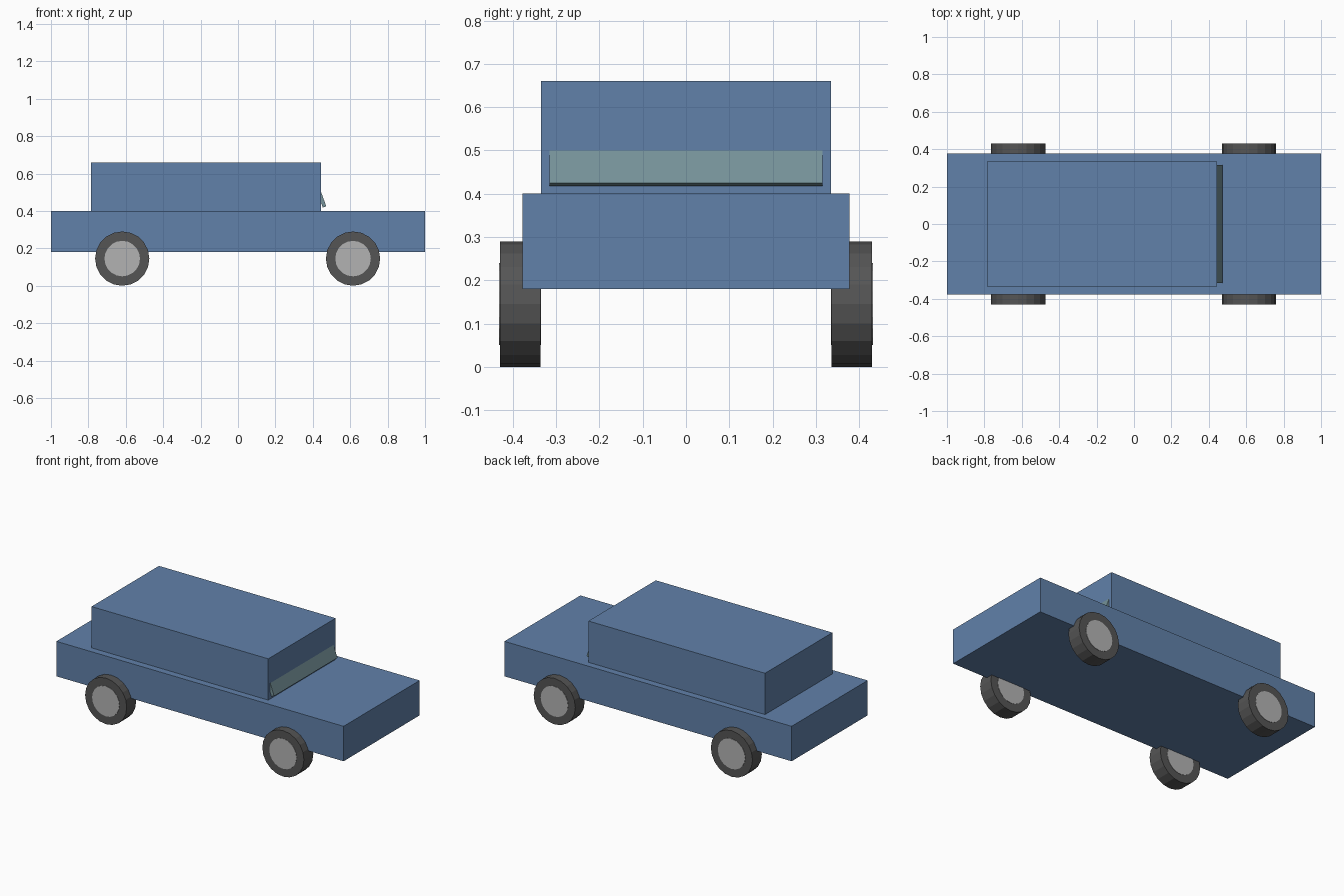
import bpy
from math import radians

if "Cube" in bpy.data.objects:
    bpy.data.objects.remove(bpy.data.objects["Cube"])


def material(name, color):
    m = bpy.data.materials.new(name)
    m.diffuse_color = (*color, 1)
    m.use_nodes = True
    m.node_tree.nodes["Principled BSDF"].inputs["Base Color"].default_value = m.diffuse_color
    return m


blue = material("blue_paint", (0.12, 0.22, 0.40))
glass = material("glass", (0.18, 0.29, 0.32))
rubber = material("rubber", (0.09, 0.09, 0.09))
metal = material("metal", (0.45, 0.45, 0.45))


def box(name, center, size, mat, tilt=0):
    bpy.ops.mesh.primitive_cube_add(size=1, location=center)
    ob = bpy.context.object
    ob.name = name
    ob.scale = size
    ob.rotation_euler.y = radians(tilt)
    ob.data.materials.append(mat)
    return ob


def disc(name, center, radius, width, mat):
    bpy.ops.mesh.primitive_cylinder_add(vertices=20, radius=radius, depth=width,
                                        location=center, rotation=(radians(90), 0, 0))
    ob = bpy.context.object
    ob.name = name
    ob.data.materials.append(mat)
    return ob


# Lower body and cabin
box("body", (0, 0, 0.29), (2, 0.756, 0.22), blue)
box("cabin", (-0.17, 0, 0.53), (1.23, 0.67, 0.26), blue)

# Windscreen, leaning back so only its foot emerges from the cabin
box("windscreen", (0.425, 0, 0.525), (0.02, 0.63, 0.22), glass, -20)

# Wheels: tyre with a hub running through it
for end, x in (("rear", -0.619), ("front", 0.615)):
    for side, s in (("right", -1), ("left", 1)):
        center = (x, s * 0.383, 0.145)
        disc(f"{end}_{side}_tyre", center, 0.145, 0.093, rubber)
        disc(f"{end}_{side}_hub", center, 0.095, 0.097, metal)
